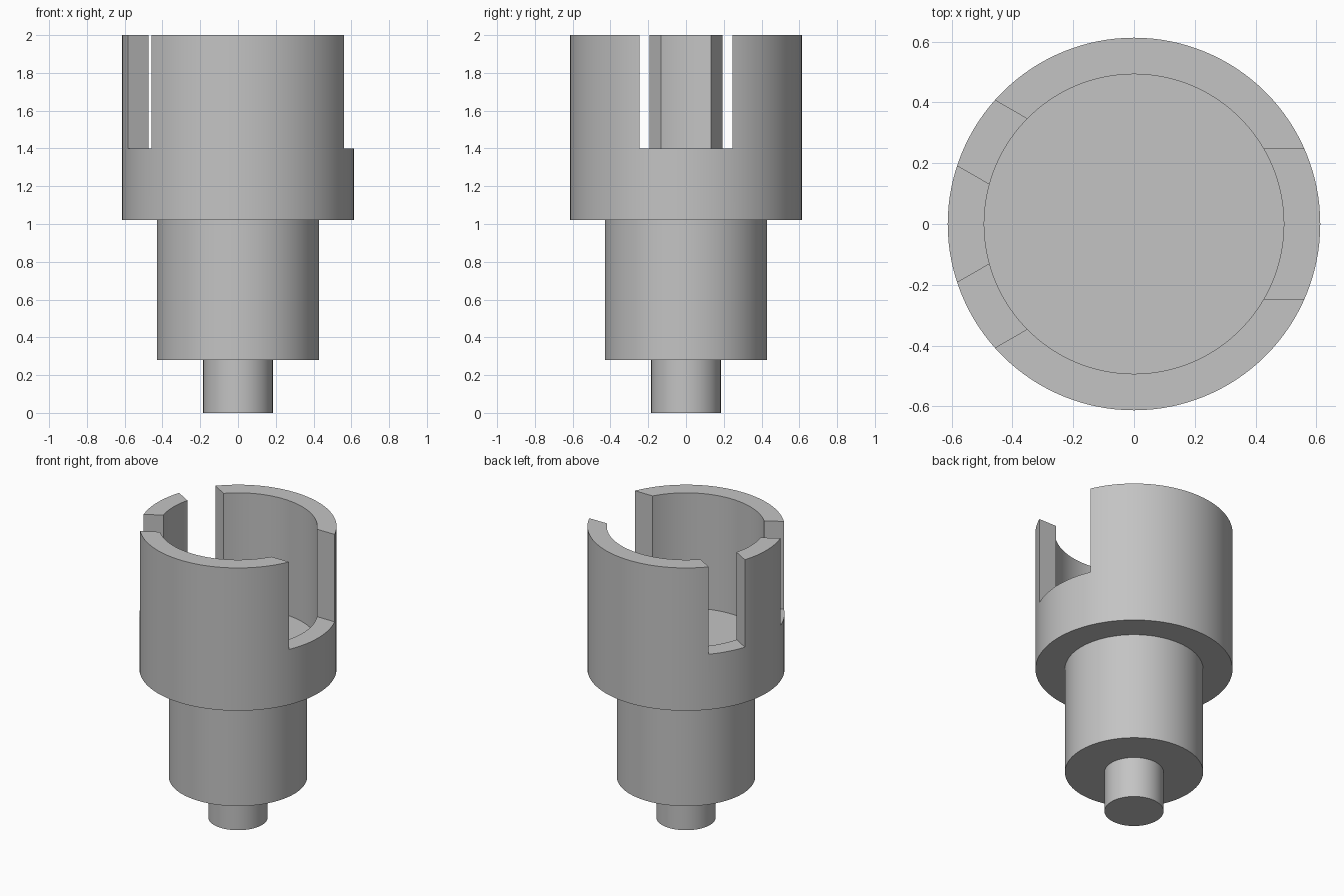
import bpy, bmesh, math
from mathutils import Matrix

if "Cube" in bpy.data.objects:
    bpy.data.objects.remove(bpy.data.objects["Cube"])

SEGMENTS = 128

grey = bpy.data.materials.new("plain grey")
grey.diffuse_color = (0.55, 0.55, 0.55, 1)
grey.use_nodes = True
grey.node_tree.nodes["Principled BSDF"].inputs["Base Color"].default_value = grey.diffuse_color


def add_object(name, bm):
    mesh = bpy.data.meshes.new(name)
    bmesh.ops.recalc_face_normals(bm, faces=bm.faces)
    bm.to_mesh(mesh)
    bm.free()
    obj = bpy.data.objects.new(name, mesh)
    bpy.context.collection.objects.link(obj)
    mesh.materials.append(grey)
    return obj


def lathe(name, profile):
    """Turn a radius/height profile around z; its end points lie on the axis."""
    bm = bmesh.new()
    verts = [bm.verts.new((r, 0, z)) for r, z in profile]
    edges = [bm.edges.new(pair) for pair in zip(verts, verts[1:])]
    bmesh.ops.spin(bm, geom=verts + edges, cent=(0, 0, 0), axis=(0, 0, 1),
                   angle=math.tau, steps=SEGMENTS)
    bmesh.ops.remove_doubles(bm, verts=bm.verts, dist=1e-4)
    return add_object(name, bm)


def slot_cutter(name, angle, half_width):
    """Box reaching outwards through the cup wall at the given angle."""
    bm = bmesh.new()
    bmesh.ops.create_cube(bm, size=1)
    place = (Matrix.Rotation(math.radians(angle), 4, 'Z')
             @ Matrix.Translation((0.6, 0, 1.8))
             @ Matrix.Diagonal((0.8, 2 * half_width, 0.8, 1)))
    bmesh.ops.transform(bm, matrix=place, verts=bm.verts)
    cutter = add_object(name, bm)
    cutter.hide_render = True
    cutter.hide_set(True)
    return cutter


# Pin, shank and hollow cup, turned as one piece
body = lathe("stepped_cup", [
    (0, 0), (0.184, 0), (0.184, 0.28),
    (0.43, 0.28), (0.43, 1.02),
    (0.613, 1.02), (0.613, 2.0),
    (0.493, 2.0), (0.493, 1.21), (0, 1.21)])

# One wide slot and two narrow slots in the cup wall
for name, angle, half_width in (("wide_slot", 0, 0.247),
                                ("narrow_slot_back", 150, 0.124),
                                ("narrow_slot_front", 210, 0.124)):
    cut = body.modifiers.new(name, 'BOOLEAN')
    cut.operation = 'DIFFERENCE'
    cut.solver = 'EXACT'
    cut.object = slot_cutter(name + "_cutter", angle, half_width)

# Apply the cuts, then smooth the round walls
bpy.context.view_layer.objects.active = body
body.select_set(True)
for name in [m.name for m in body.modifiers]:
    bpy.ops.object.modifier_apply(modifier=name)
bpy.ops.object.shade_smooth_by_angle(angle=math.radians(30))

# Remove the cutters
for obj in [o for o in bpy.data.objects if o.name.endswith("_cutter")]:
    bpy.data.objects.remove(obj)
